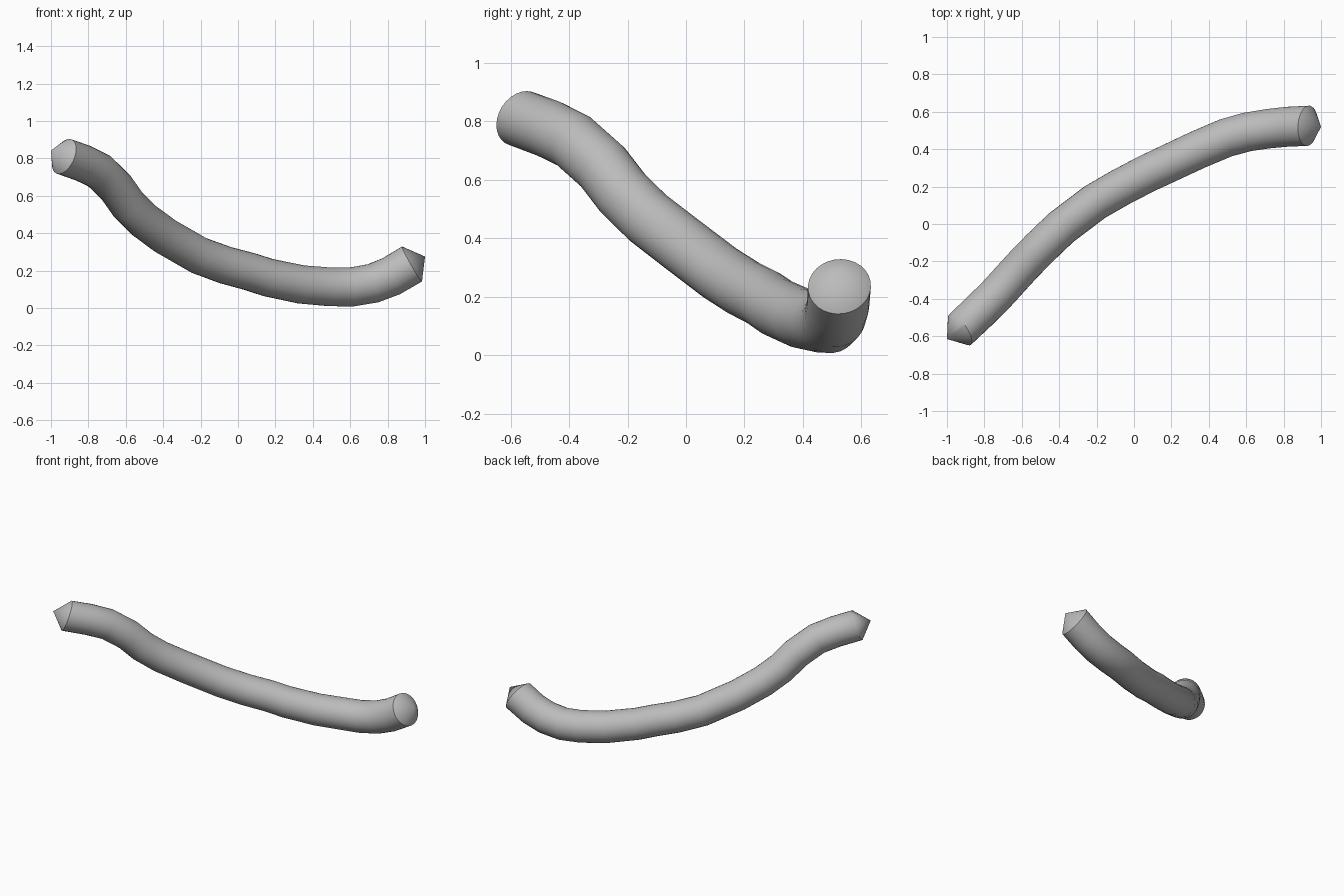
import bpy, bmesh, math
from mathutils import Vector

cube = bpy.data.objects.get("Cube")
if cube:
    bpy.data.objects.remove(cube, do_unlink=True)

SIDES = 28

# Centre line of the rod: x, y, z
path = [Vector(p) for p in (
    (-.93, -.565, .81), (-.83, -.47, .775), (-.743, -.385, .733),
    (-.652, -.285, .644), (-.588, -.215, .553), (-.505, -.13, .47),
    (-.39, -.02, .385), (-.209, .117, .281), (-.07, .197, .23),
    (.064, .267, .194), (.16, .312, .163), (.337, .395, .126),
    (.49, .46, .113), (.605, .492, .112), (.722, .51, .132),
    (.82, .52, .17), (.93, .525, .235))]
tip_start = Vector((-1, -.615, .842))
tip_end = Vector((1, .52, .275))

# Plain grey material
grey = bpy.data.materials.new("grey")
grey.use_nodes = True
colour = (.5, .5, .5, 1)
grey.diffuse_color = colour
grey.node_tree.nodes["Principled BSDF"].inputs["Base Color"].default_value = colour

bm = bmesh.new()


def radius(i):
    """Slightly slimmer through the middle and at the raised end."""
    t = i / (len(path) - 1)
    return .1 + .008 * t - .003 * math.sin(math.pi * t)


def tangent(i):
    if i == 0:
        return (path[0] - tip_start).normalized()
    if i == len(path) - 1:
        return (tip_end - path[-1]).normalized()
    return ((path[i] - path[i - 1]).normalized()
            + (path[i + 1] - path[i]).normalized()).normalized()


# Rings carried along the centre line without twisting
rings = []
side = Vector((0, 0, 1))
for i, centre in enumerate(path):
    t = tangent(i)
    side = (side - t * side.dot(t)).normalized()
    other = t.cross(side)
    ring = []
    for k in range(SIDES):
        a = 2 * math.pi * k / SIDES
        ring.append(bm.verts.new(
            centre + radius(i) * (math.cos(a) * side + math.sin(a) * other)))
    rings.append(ring)

# Rod walls
for a, b in zip(rings, rings[1:]):
    for k in range(SIDES):
        n = (k + 1) % SIDES
        bm.faces.new((a[k], a[n], b[n], b[k]))

# Pointed ends
for ring, tip in ((rings[0], tip_start), (rings[-1], tip_end)):
    apex = bm.verts.new(tip)
    for k in range(SIDES):
        bm.faces.new((ring[k], ring[(k + 1) % SIDES], apex))

bmesh.ops.recalc_face_normals(bm, faces=bm.faces[:])
mesh = bpy.data.meshes.new("bent_rod")
bm.to_mesh(mesh)
bm.free()
mesh.materials.append(grey)
rod = bpy.data.objects.new("bent_rod", mesh)
bpy.context.collection.objects.link(rod)

# Smooth walls, crisp rims at the pointed ends
bpy.ops.object.select_all(action='DESELECT')
rod.select_set(True)
bpy.context.view_layer.objects.active = rod
bpy.ops.object.shade_smooth_by_angle(angle=math.radians(40))
